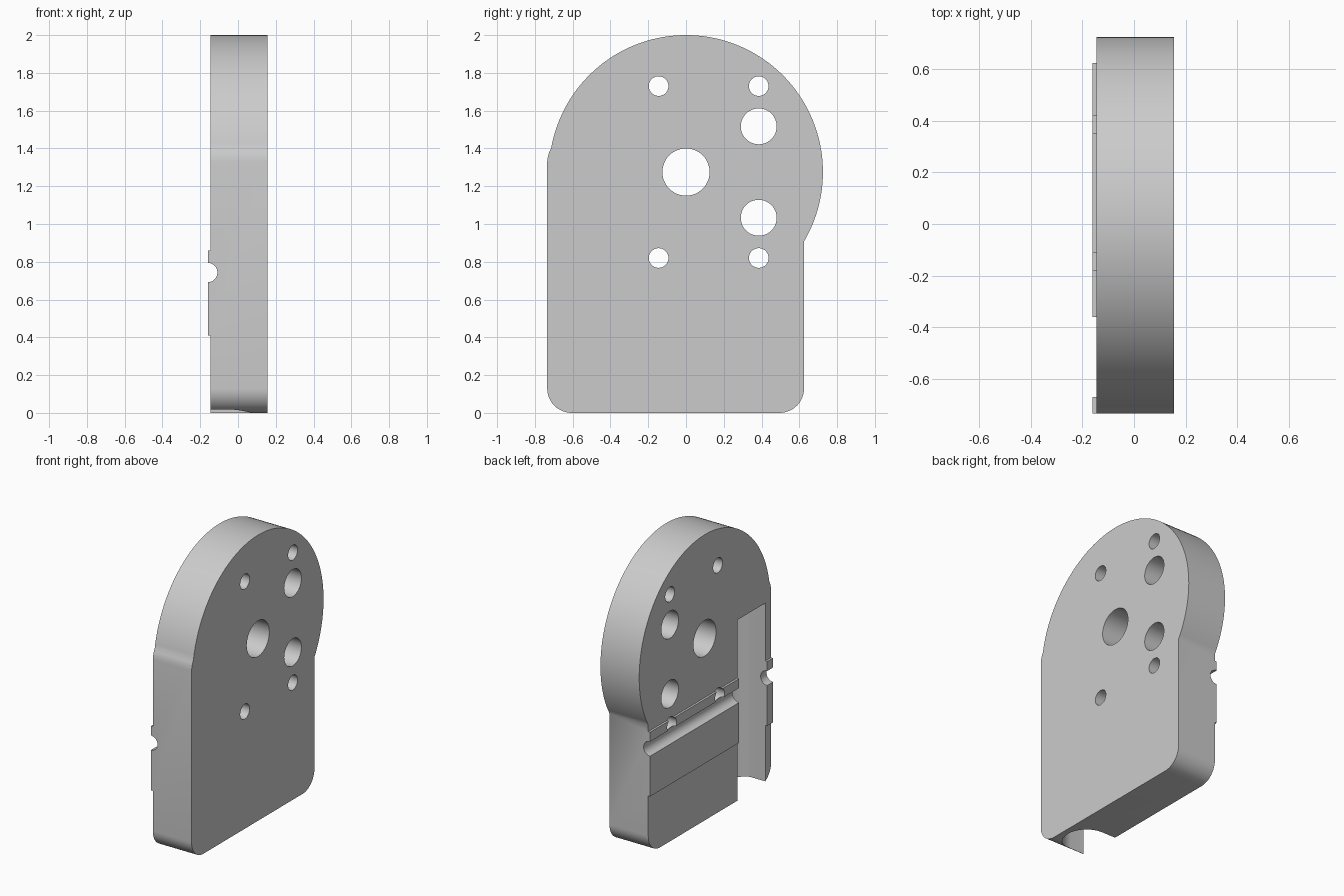
import bpy, bmesh
from math import sin, cos, pi, atan2, sqrt

if "Cube" in bpy.data.objects:
    bpy.data.objects.remove(bpy.data.objects["Cube"], do_unlink=True)

BACK, FACE, PAD = 0.155, -0.145, -0.16   # x of the plain face, relieved face, raised pad
DOME_Z, DOME_R = 1.275, 0.725


def material(name, rgb):
    m = bpy.data.materials.new(name)
    m.use_nodes = True
    m.diffuse_color = (*rgb, 1)
    m.node_tree.nodes["Principled BSDF"].inputs["Base Color"].default_value = (*rgb, 1)
    return m


def arc(cu, cv, r, start, end, n):
    return [(cu + r * cos(start + (end - start) * i / n),
             cv + r * sin(start + (end - start) * i / n)) for i in range(n + 1)]


def prism(name, points, place, offset):
    """Extrude a 2D outline, placed in space by a function, along offset."""
    bm = bmesh.new()
    face = bm.faces.new([bm.verts.new(place(u, v)) for u, v in points])
    new = bmesh.ops.extrude_face_region(bm, geom=[face])["geom"]
    bmesh.ops.translate(bm, vec=offset,
                        verts=[e for e in new if isinstance(e, bmesh.types.BMVert)])
    bmesh.ops.recalc_face_normals(bm, faces=bm.faces)
    mesh = bpy.data.meshes.new(name)
    bm.to_mesh(mesh)
    bm.free()
    obj = bpy.data.objects.new(name, mesh)
    bpy.context.collection.objects.link(obj)
    return obj


def cut(target, cutter):
    cutter.hide_render = True
    mod = target.modifiers.new("cut", 'BOOLEAN')
    mod.operation, mod.solver, mod.object = 'DIFFERENCE', 'EXACT', cutter
    bpy.context.view_layer.objects.active = target
    bpy.ops.object.modifier_apply(modifier=mod.name)
    bpy.data.objects.remove(cutter, do_unlink=True)


def circle(u, v, r, n=48):
    return arc(u, v, r, 0, 2 * pi, n)[:-1]


# Plate outline in y, z: rounded foot, wide dome, blended shoulder
left, right, foot = -0.735, 0.625, 0.13
dome_start = -atan2(sqrt(DOME_R ** 2 - right ** 2), right)
dome_end = pi - atan2(0.125, 0.715)
outline = (arc(left + foot, foot, foot, pi, 1.5 * pi, 12)
           + arc(right - foot, foot, foot, -pi / 2, 0, 12)
           + arc(0, DOME_Z, DOME_R, dome_start, dome_end, 80)
           + [(-0.724, 1.381), (-0.731, 1.358), (left, 1.33)])
plate = prism("mounting_plate", outline, lambda y, z: (PAD, y, z), (BACK - PAD, 0, 0))

# Relieve the face above and below the raised pad
for low, high in ((-0.1, 0.41), (0.86, 2.1)):
    slab = [(-0.3, low), (FACE, low), (FACE, high), (-0.3, high)]
    cut(plate, prism("relief_cutter", slab, lambda x, z: (x, -1, z), (0, 2, 0)))

# Round-bottomed vertical channel, open at the foot
channel = [(-0.67, -0.3)] + arc(-0.515, -0.04, 0.155, pi, 0, 32) + [(-0.36, -0.3)]
cut(plate, prism("channel_cutter", channel, lambda y, x: (x, y, -0.1), (0, 0, 1.365)))

# Half-round groove across the pad
cut(plate, prism("groove_cutter", circle(PAD, 0.743, 0.051),
                 lambda x, z: (x, -1, z), (0, 2, 0)))

# Through holes: shaft bore, two large holes, four screw holes
holes = [(0, DOME_Z, 0.125)]
for side in (-1, 1):
    holes.append((0.385, DOME_Z + side * 0.242, 0.095))
    holes += [(y, DOME_Z + side * 0.455, 0.052) for y in (-0.145, 0.385)]
for y, z, r in holes:
    cut(plate, prism("hole_cutter", circle(y, z, r),
                     lambda y, z: (-0.4, y, z), (0.8, 0, 0)))

plate.data.materials.clear()
plate.data.materials.append(material("light grey", (0.6, 0.6, 0.6)))
for poly in plate.data.polygons:
    poly.material_index = 0

bpy.ops.object.select_all(action='DESELECT')
plate.select_set(True)
bpy.context.view_layer.objects.active = plate
bpy.ops.object.shade_smooth_by_angle(angle=pi / 6)
